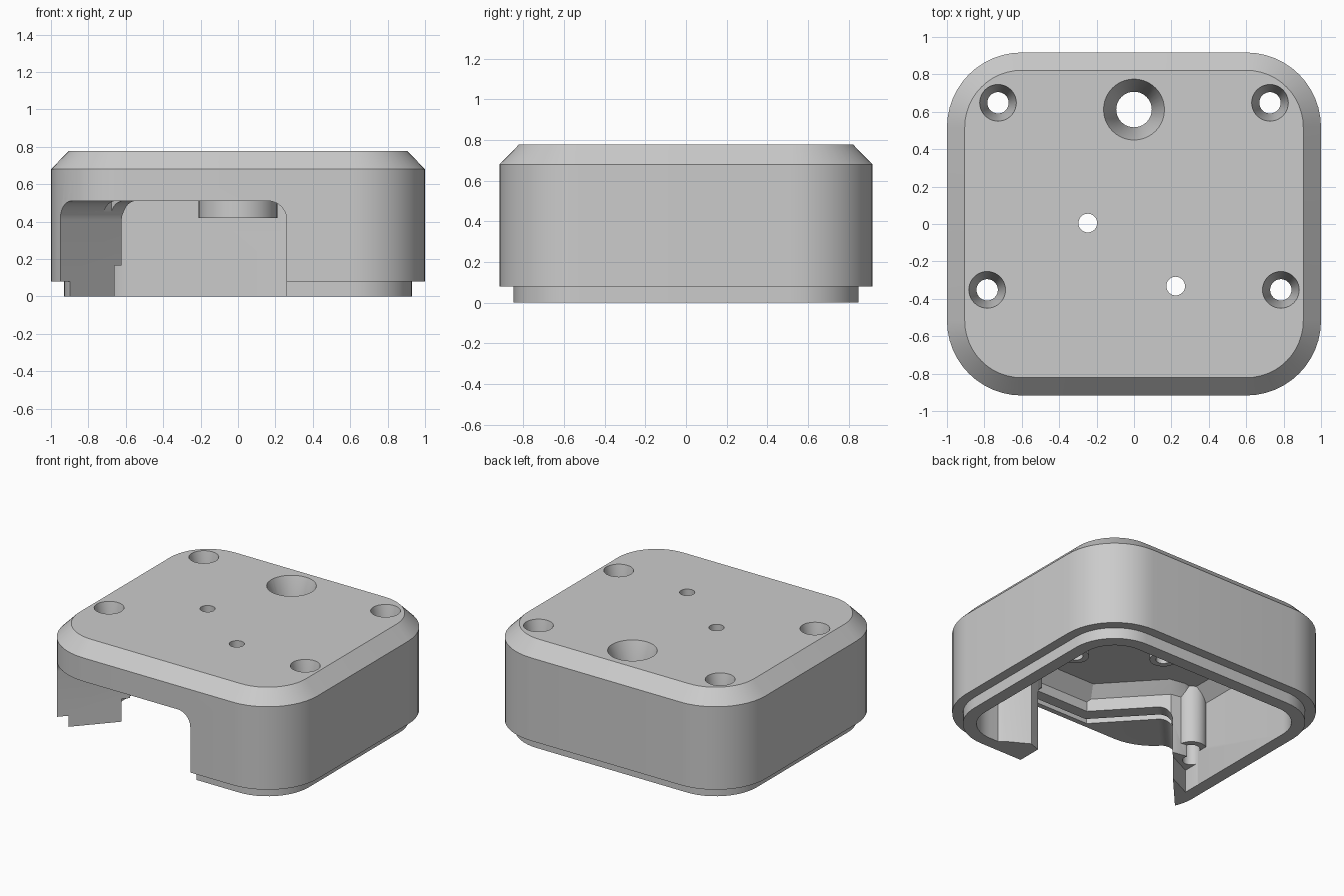
import bpy, bmesh
from math import sin, cos, pi

if "Cube" in bpy.data.objects:
    bpy.data.objects.remove(bpy.data.objects["Cube"])

grey = bpy.data.materials.new("plain_grey")
grey.use_nodes = True
COLOUR = (0.6, 0.6, 0.6, 1)
grey.diffuse_color = COLOUR
grey.node_tree.nodes["Principled BSDF"].inputs["Base Color"].default_value = COLOUR


def loft(name, rings):
    """Closed solid through rings of equal point count, bottom to top."""
    bm = bmesh.new()
    loops = [[bm.verts.new(p) for p in ring] for ring in rings]
    n = len(loops[0])
    for a, b in zip(loops, loops[1:]):
        for i in range(n):
            j = (i + 1) % n
            bm.faces.new((a[i], a[j], b[j], b[i]))
    bm.faces.new(loops[0][::-1])
    bm.faces.new(loops[-1])
    bmesh.ops.recalc_face_normals(bm, faces=bm.faces)
    mesh = bpy.data.meshes.new(name)
    bm.to_mesh(mesh)
    bm.free()
    mesh.materials.append(grey)
    obj = bpy.data.objects.new(name, mesh)
    bpy.context.collection.objects.link(obj)
    return obj


def rounded(inset, z, steps=12):
    """Rounded rectangle ring, inset from the outer wall."""
    r = 0.4 - inset
    pts = []
    for k, (sx, sy) in enumerate([(1, 1), (-1, 1), (-1, -1), (1, -1)]):
        for i in range(steps + 1):
            a = (k + i / steps) * pi / 2
            pts.append((sx * 0.6 + r * cos(a), sy * 0.517 + r * sin(a), z))
    return pts


def prism(name, outline, levels):
    """Upright solid; each level is a height and a diagonal shift."""
    return loft(name, [[(x + s, y + s, z) for x, y in outline] for z, s in levels])


def turned(name, centre, profile, n=40):
    """Round solid from (radius, height) pairs."""
    x, y = centre
    return loft(name, [[(x + r * cos(2 * pi * i / n), y + r * sin(2 * pi * i / n), z)
                        for i in range(n)] for r, z in profile])


def cut(target, cutter):
    mod = target.modifiers.new("cut", 'BOOLEAN')
    mod.operation = 'DIFFERENCE'
    mod.solver = 'EXACT'
    mod.object = cutter
    bpy.context.view_layer.objects.active = target
    bpy.ops.object.modifier_apply(modifier=mod.name)
    bpy.data.objects.remove(cutter)


# Outer shell: locating lip, straight wall, chamfered top
shell = loft("enclosure_shell", [rounded(0.07, 0), rounded(0.07, 0.08), rounded(0, 0.08),
                                 rounded(0, 0.68), rounded(0.095, 0.777)])

# Cavity, with the solid parts inside it carved out of the cutter
cavity = loft("cavity", [rounded(0.16, -0.1), rounded(0.16, 0.58), rounded(0.25, 0.67)])
cut(cavity, prism("corner_fill", [(-0.21, -0.78), (-0.61, -0.35), (-0.72, -0.33), (-1.1, -0.4),
                                  (-1.1, -1.1), (-0.21, -1.1)],
                  [(0.165, 0), (0.6, 0), (0.69, 0.07)]))
cut(cavity, prism("corner_foot", [(-0.66, -0.39), (-1.1, -0.6), (-1.1, -1.1), (-0.3, -1.1)],
                  [(-0.2, 0), (0.165, 0)]))
cut(cavity, prism("front_block", [(0.2, -1), (0.2, -0.7), (0.26, -0.67), (0.34, -0.64),
                                  (0.5, -0.73), (0.57, -0.8), (0.57, -1)],
                  [(-0.2, 0), (0.9, 0)]))

screws = [(s * x, y) for s in (-1, 1) for x, y in ((0.785, -0.352), (0.727, 0.648))]
pins = [(-0.247, 0.005), (0.223, -0.332)]
main_hole = (0, 0.612)
for p in screws:
    cut(cavity, turned("screw_boss", p, [(0.1, 0.25), (0.1, 0.9)]))
for p in pins:
    cut(cavity, turned("pin_boss", p, [(0.09, 0.57), (0.09, 0.9)]))
cut(cavity, turned("main_boss", main_hole, [(0.21, 0.42), (0.21, 0.9)]))
cut(shell, cavity)

# Front opening with rounded upper edges, its right side running diagonally
opening = prism("front_opening", [(-1.3, -1.097), (-0.52, -0.235), (0.26, -0.235), (0.26, -1.097)],
                [(-0.2, 0), (0.51, 0)])
bm = bmesh.new()
bm.from_mesh(opening.data)
sides = []
for e in bm.edges:
    a, b = (v.co for v in e.verts)
    if min(a.z, b.z) > 0.5 and abs(a.y - b.y) > 0.1:
        sides.append(e)
bmesh.ops.bevel(bm, geom=sides, offset=0.1, segments=10, profile=0.5, affect='EDGES')
bm.to_mesh(opening.data)
bm.free()
cut(shell, opening)

# Narrow slot along the ceiling of the opening
cut(shell, prism("ceiling_slot", [(0.2, -0.84), (-0.29, -0.84), (-0.677, -0.424),
                                  (-0.717, -0.468), (-0.334, -0.88), (0.2, -0.88)],
                 [(0.42, 0), (0.55, 0)]))


# Countersunk holes and plain pin holes through the top
def countersink(centre, hole, rim):
    slope = (rim - hole) / 2
    cut(shell, turned("countersink", centre, [(hole, -0.1), (hole, 0.577),
                                              (rim, 0.777), (rim + slope, 0.877)]))


for p in screws:
    countersink(p, 0.057, 0.098)
countersink(main_hole, 0.095, 0.163)
for p in pins:
    cut(shell, turned("pin_hole", p, [(0.05, -0.1), (0.05, 0.9)]))

bpy.ops.object.select_all(action='DESELECT')
shell.select_set(True)
bpy.context.view_layer.objects.active = shell
bpy.ops.object.shade_smooth_by_angle(angle=pi / 6)
